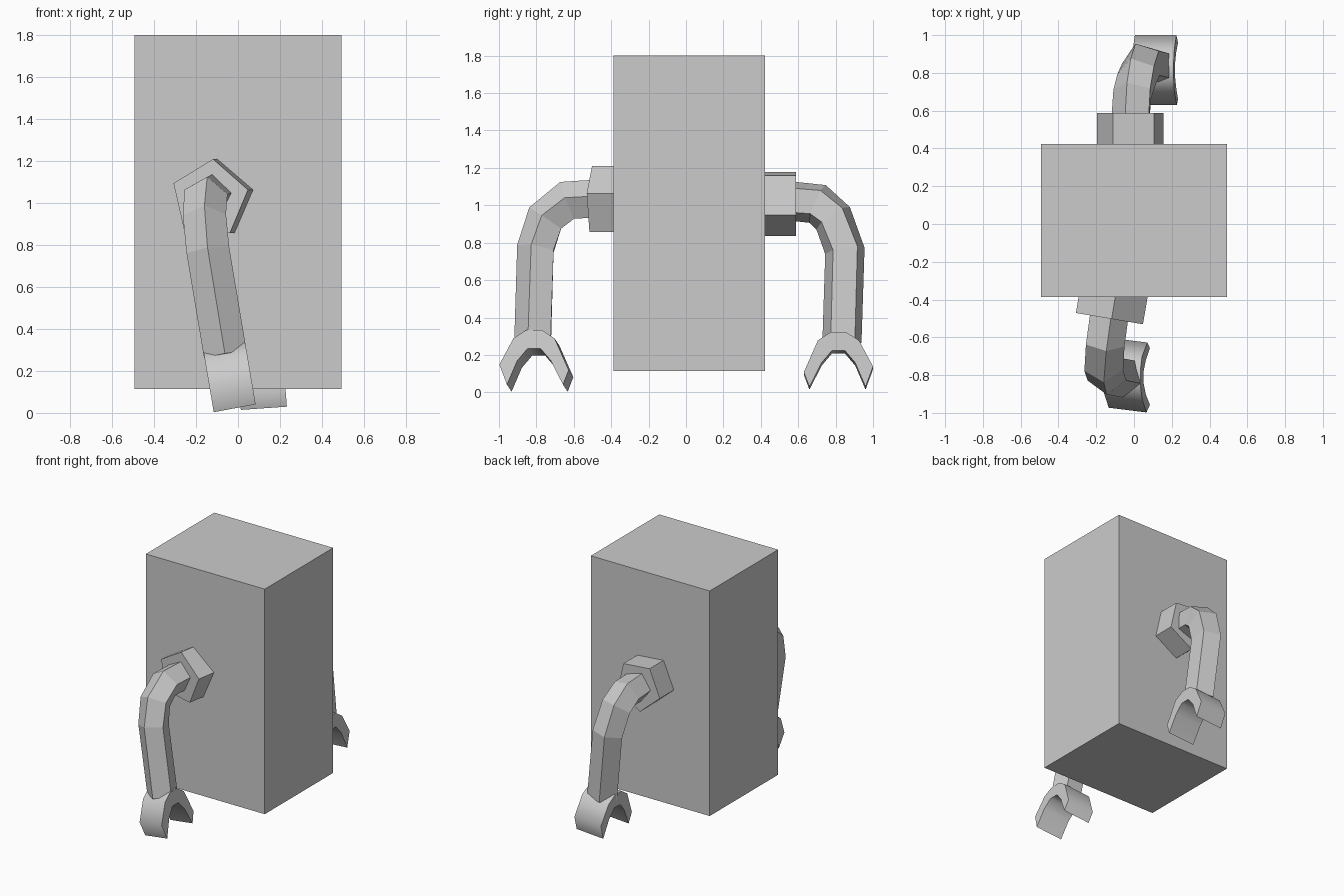
import bpy, bmesh, math
from mathutils import Vector

if "Cube" in bpy.data.objects:
    bpy.data.objects.remove(bpy.data.objects["Cube"])


def finish(name, bm):
    bmesh.ops.recalc_face_normals(bm, faces=bm.faces)
    me = bpy.data.meshes.new(name)
    bm.to_mesh(me)
    bm.free()
    ob = bpy.data.objects.new(name, me)
    bpy.context.collection.objects.link(ob)
    return ob


def pentagon_tube(name, path, radius, phase, side, sign):
    """Sweep a pentagon along a path, mitred at the bends."""
    pts = [Vector(p) for p in path]
    bm = bmesh.new()
    rings = []
    for i, p in enumerate(pts):
        a = (p - pts[max(i - 1, 0)]).normalized()
        b = (pts[min(i + 1, len(pts) - 1)] - p).normalized()
        t = (a + b).normalized()
        s = (side - side.dot(t) * t).normalized()
        n = s.cross(t) * sign
        miter = 1 / max(t.dot(b if b.length else a), 0.7)
        ring = []
        for k in range(5):
            ang = math.radians(phase + 72 * k)
            ring.append(bm.verts.new(p + n * math.cos(ang) * radius * miter
                                     + s * math.sin(ang) * radius))
        rings.append(ring)
    for r0, r1 in zip(rings, rings[1:]):
        for k in range(5):
            j = (k + 1) % 5
            bm.faces.new((r0[k], r0[j], r1[j], r1[k]))
    bm.faces.new(rings[0])
    bm.faces.new(rings[-1])
    return finish(name, bm)


# Two-pronged gripper profile: (outward, up)
CLAW = [(.185, .13), (.11, .27), (.04, .315), (-.04, .315), (-.11, .27),
        (-.185, .10), (-.155, .022), (-.09, .15), (-.035, .215),
        (.035, .215), (.09, .15), (.145, .022)]


def claw(name, base, side, up, sign, width):
    base, side, up = Vector(base), Vector(side).normalized(), Vector(up)
    out = Vector((0, sign, 0))
    bm = bmesh.new()
    prof = [base + out * u + up * w - side * width / 2 for u, w in CLAW]
    face = bm.faces.new([bm.verts.new(p) for p in prof])
    ext = bmesh.ops.extrude_face_region(bm, geom=[face], use_keep_orig=True)
    moved = [g for g in ext["geom"] if isinstance(g, bmesh.types.BMVert)]
    bmesh.ops.translate(bm, verts=moved, vec=side * width)
    ob = finish(name, bm)
    bpy.ops.object.select_all(action='DESELECT')
    ob.select_set(True)
    bpy.context.view_layer.objects.active = ob
    bpy.ops.object.shade_smooth_by_angle(angle=math.radians(62))


# Body block
bpy.ops.mesh.primitive_cube_add(size=1, location=(0, .018, .9575))
body = bpy.context.object
body.name = "body"
body.scale = (.985, .81, 1.685)

# Front arm, slightly turned
side = Vector((.985, -.16, 0))
pentagon_tube("front_shoulder", [(-.108, -.34, 1.02), (-.135, -.50, 1.02)],
              .19, 5, side, -1)
pentagon_tube("front_arm", [(-.135, -.48, 1.03), (-.155, -.63, 1.02),
                            (-.16, -.745, .925), (-.143, -.795, .77),
                            (-.06, -.81, .28)], .108, 8, side, -1)
claw("front_claw", (-.012, -.80, 0), (.96, -.12, .18), (-.17, 0, 1), -1, .205)

# Back arm
side = Vector((1, 0, 0))
pentagon_tube("back_shoulder", [(-.015, .38, 1.02), (-.015, .588, 1.02)],
              .185, 41, side, 1)
pentagon_tube("back_arm", [(-.01, .55, 1.025), (0, .70, 1.01),
                           (.02, .785, .935), (.045, .85, .76),
                           (.10, .835, .27)], .11, 52, side, 1)
claw("back_claw", (.125, .815, 0), (1, 0, .07), (-.08, 0, 1), 1, .22)
